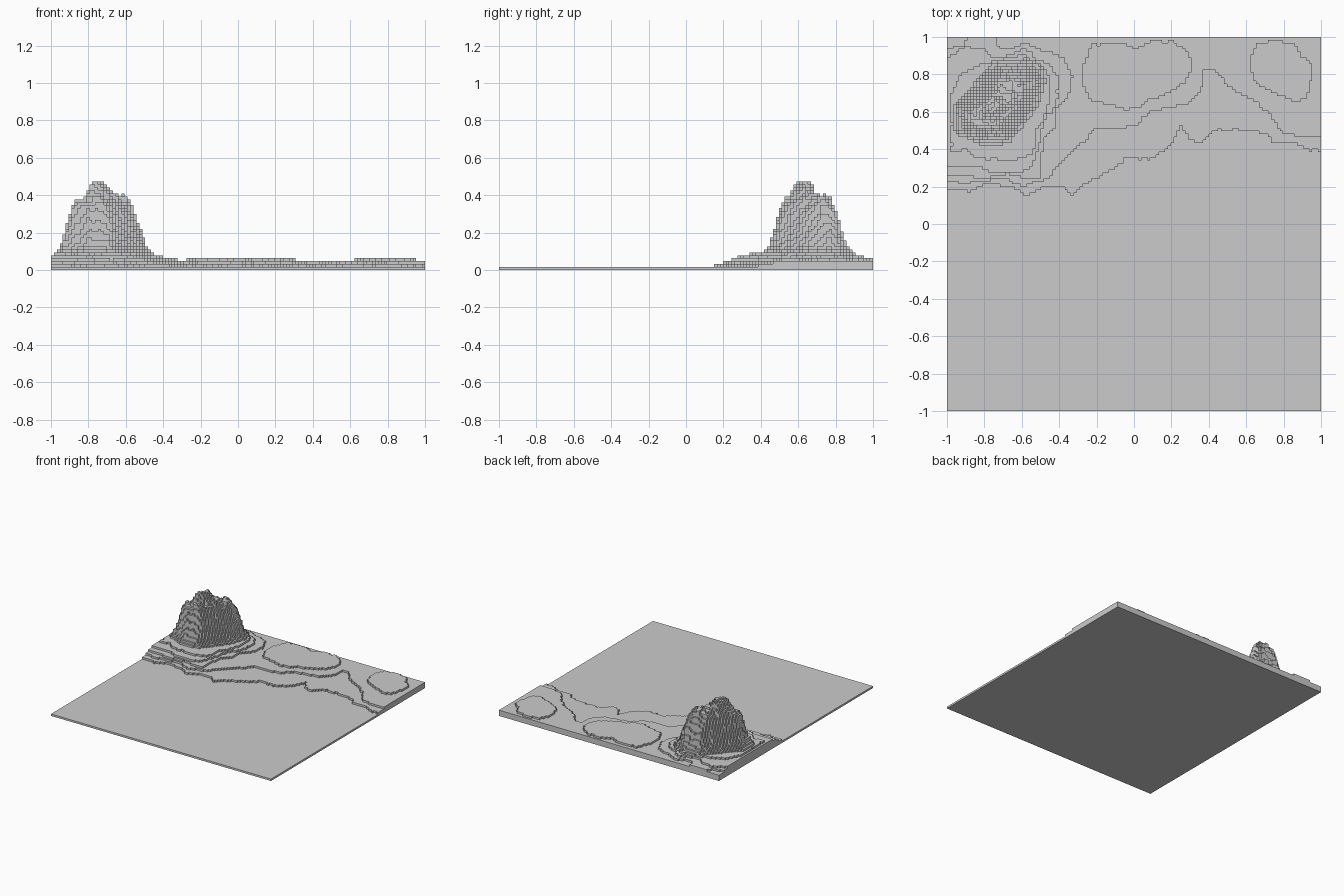
import bpy
import bmesh
from mathutils import Vector, noise
from mathutils.geometry import intersect_point_line

CELLS = 127                 # blocks along each side
BLOCK = 2 / CELLS           # edge length of one cubic block
PEAK_LAYERS = 31

if "Cube" in bpy.data.objects:
    bpy.data.objects.remove(bpy.data.objects["Cube"], do_unlink=True)


def outline(*points):
    """Closed outline from (x, y) pairs given in hundredths of a unit."""
    return [Vector((x, y)) for x, y in points]


# Terrace outlines, each raising the ground to the layer it is listed under
lower_shelf = outline(
    (-110, 20), (-88, 17), (-80, 21), (-65, 20), (-58, 15), (-47, 20),
    (-38, 20), (-33, 15), (-28, 20), (-10, 30), (-4, 35), (10, 35),
    (20, 42), (25, 53), (30, 44), (37, 44), (42, 50), (55, 51), (70, 48),
    (75, 43), (87, 43), (91, 40), (110, 38), (110, 110), (-110, 110))
upper_shelf = outline(
    (-110, 23), (-85, 22), (-70, 25), (-60, 20), (-48, 23), (-38, 34),
    (-27, 44), (-20, 51), (0, 52), (8, 60), (20, 62), (30, 65), (36, 72),
    (38, 84), (42, 83), (50, 74), (65, 65), (73, 58), (80, 48), (95, 46),
    (110, 48), (110, 110), (-110, 110))
middle_mound = outline(
    (-22, 96), (-27, 85), (-28, 75), (-23, 66), (-12, 63), (0, 61),
    (8, 66), (20, 70), (27, 75), (31, 84), (28, 93), (20, 98), (10, 98),
    (2, 94), (-8, 97))
side_mound = outline(
    (65, 96), (62, 88), (63, 78), (70, 72), (80, 68), (87, 65), (92, 68),
    (95, 78), (96, 85), (90, 90), (85, 97), (75, 99))
outer_apron = outline(
    (-110, 26), (-88, 26), (-80, 24), (-70, 27), (-60, 25), (-50, 25),
    (-48, 45), (-42, 52), (-41, 62), (-35, 68), (-33, 80), (-38, 90),
    (-47, 92), (-58, 97), (-65, 94), (-72, 93), (-75, 110), (-90, 110),
    (-90, 96), (-110, 91))
middle_apron = outline(
    (-110, 30), (-85, 31), (-75, 27), (-62, 27), (-55, 30), (-50, 45),
    (-48, 55), (-42, 62), (-40, 78), (-45, 85), (-52, 88), (-58, 94),
    (-65, 91), (-75, 88), (-80, 93), (-90, 95), (-110, 82))
inner_apron = outline(
    (-98, 38), (-90, 40), (-85, 36), (-70, 34), (-58, 35), (-52, 42),
    (-53, 48), (-47, 58), (-44, 76), (-47, 83), (-55, 85), (-58, 91),
    (-66, 88), (-82, 86), (-92, 80), (-98, 70))
rock_foot = outline(
    (-94, 50), (-80, 44), (-68, 45), (-60, 55), (-53, 65), (-49, 76),
    (-51, 82), (-58, 86), (-72, 85), (-80, 79), (-86, 71), (-95, 62))

terraces = [(2, lower_shelf), (3, upper_shelf), (4, middle_mound),
            (4, side_mound), (4, outer_apron), (5, middle_apron),
            (6, inner_apron)]

# Cliff profile: distance inside the foot -> height in layers
cliff_profile = [(-3, 6), (0, 8), (3, 14), (6, 21), (8, 23.5), (12, 25.5), (18, 27)]
summit = Vector((-75, 63))


def inside(point, poly):
    hit = False
    for a, b in zip(poly, poly[1:] + poly[:1]):
        if (a.y > point.y) != (b.y > point.y):
            if point.x < a.x + (b.x - a.x) * (point.y - a.y) / (b.y - a.y):
                hit = not hit
    return hit


def signed_distance(point, poly):
    """Distance to the outline, positive inside it."""
    nearest = []
    for a, b in zip(poly, poly[1:] + poly[:1]):
        foot, t = intersect_point_line(point, a, b)
        foot = a.lerp(b, min(max(t, 0), 1))
        nearest.append((point - foot.to_2d()).length)
    return min(nearest) if inside(point, poly) else -min(nearest)


def cliff_height(point):
    depth = signed_distance(point, rock_foot)
    height = 0
    for (d0, h0), (d1, h1) in zip(cliff_profile, cliff_profile[1:]):
        if d0 <= depth:
            height = h0 + (h1 - h0) * min((depth - d0) / (d1 - d0), 1)
    if depth > 0:
        # Weathered grooves and the pointed summit
        rough = noise.noise(Vector((point.x / 5, point.y / 5, 0)))
        rough += 0.5 * noise.noise(Vector((point.x / 2, point.y / 2, 7)))
        height += 2.5 * rough * min(depth / 3, 1)
        height += 5 * max(0, 1 - (point - summit).length / 8)
    return height


def layers_at(i, j):
    """Number of stacked blocks in one column of the grid."""
    if not (0 <= i < CELLS and 0 <= j < CELLS):
        return 0
    point = Vector(((i + 0.5) * BLOCK - 1, (j + 0.5) * BLOCK - 1)) * 100
    if point.y < 10:
        return 1
    # Slightly ragged terrace edges
    wobble = Vector((noise.noise(Vector((point.x / 4, point.y / 4, 3))),
                     noise.noise(Vector((point.x / 4, point.y / 4, 9)))))
    ragged = point + wobble
    levels = [level for level, poly in terraces if inside(ragged, poly)]
    height = max(levels, default=1)
    if point.x < -40:
        height = max(height, round(cliff_height(point)))
    return min(height, PEAK_LAYERS)


heights = {(i, j): layers_at(i, j)
           for i in range(-1, CELLS + 1) for j in range(-1, CELLS + 1)}

# Stepped terrain skin: tops, undersides and one wall face per exposed block
bm = bmesh.new()
corners = {}


def corner(i, j, k):
    if (i, j, k) not in corners:
        corners[i, j, k] = bm.verts.new((i * BLOCK - 1, j * BLOCK - 1, k * BLOCK))
    return corners[i, j, k]


def face(*keys):
    bm.faces.new([corner(*key) for key in keys])


# Neighbour step, then the wall's two ground corners running counterclockwise
sides = [((0, -1), (0, 0), (1, 0)), ((1, 0), (1, 0), (1, 1)),
         ((0, 1), (1, 1), (0, 1)), ((-1, 0), (0, 1), (0, 0))]

for i in range(CELLS):
    for j in range(CELLS):
        top = heights[i, j]
        face((i, j, top), (i + 1, j, top), (i + 1, j + 1, top), (i, j + 1, top))
        face((i, j, 0), (i, j + 1, 0), (i + 1, j + 1, 0), (i + 1, j, 0))
        for (di, dj), (ai, aj), (bi, bj) in sides:
            for k in range(heights[i + di, j + dj], top):
                face((i + ai, j + aj, k), (i + bi, j + bj, k),
                     (i + bi, j + bj, k + 1), (i + ai, j + aj, k + 1))

mesh = bpy.data.meshes.new("stepped_terrain")
bm.to_mesh(mesh)
bm.free()
terrain = bpy.data.objects.new("stepped_terrain", mesh)
bpy.context.collection.objects.link(terrain)

# Plain stone colour
stone = bpy.data.materials.new("light_grey_stone")
stone.use_nodes = True
colour = (0.6, 0.6, 0.6, 1)
stone.diffuse_color = colour
stone.node_tree.nodes["Principled BSDF"].inputs["Base Color"].default_value = colour
mesh.materials.append(stone)
